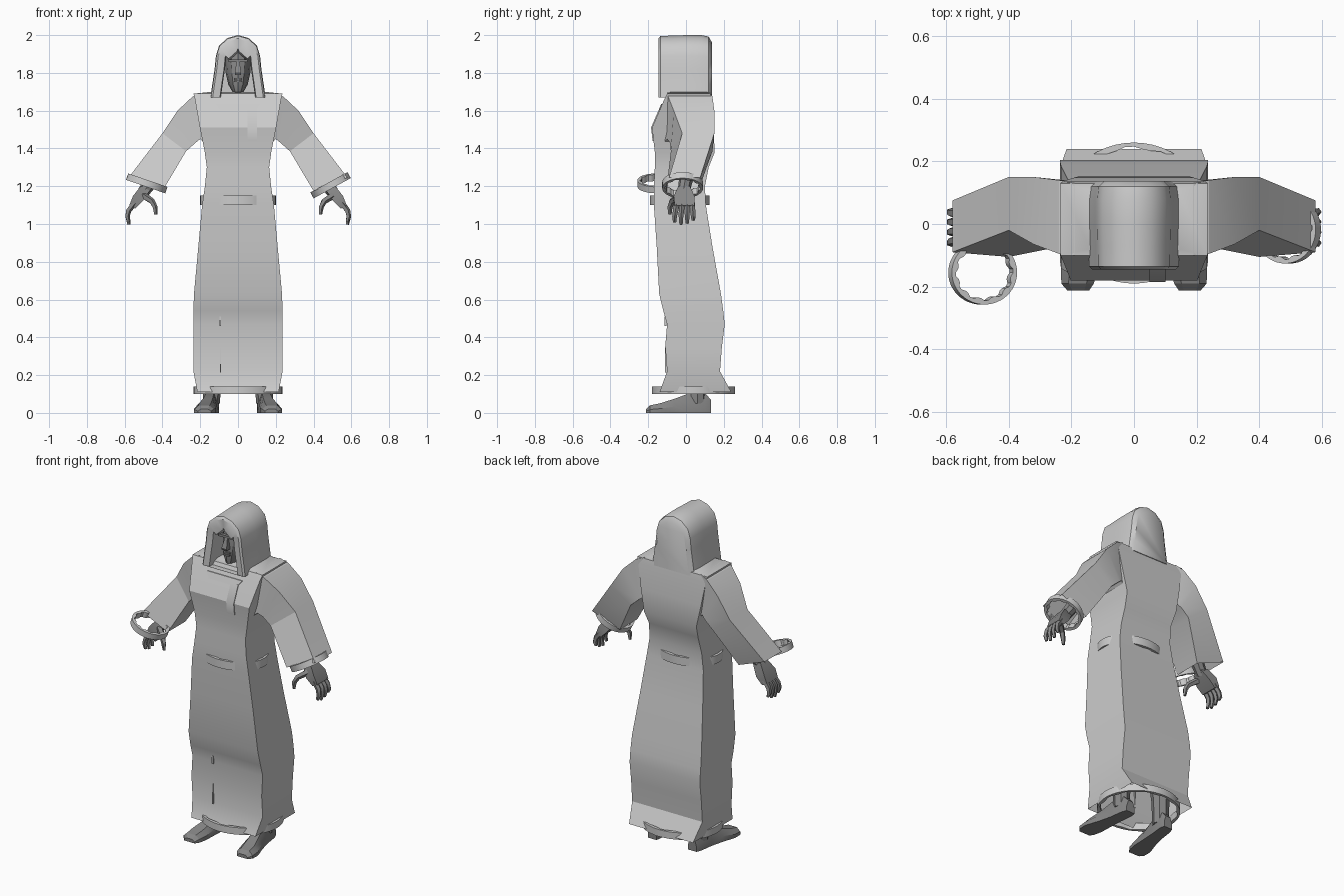
import bpy, bmesh, math
from mathutils import Vector, Matrix

cube = bpy.data.objects.get("Cube")
if cube:
    bpy.data.objects.remove(cube)


def material(name, value):
    m = bpy.data.materials.new(name)
    m.use_nodes = True
    colour = (value, value, value, 1)
    m.diffuse_color = colour
    m.node_tree.nodes["Principled BSDF"].inputs["Base Color"].default_value = colour
    return m


cloth = material("pale grey cloth", 0.6)
skin = material("dark grey skin", 0.24)


def finish(name, bm, mat, smooth=35):
    bmesh.ops.recalc_face_normals(bm, faces=bm.faces)
    mesh = bpy.data.meshes.new(name)
    bm.to_mesh(mesh)
    bm.free()
    mesh.materials.append(mat)
    ob = bpy.data.objects.new(name, mesh)
    bpy.context.collection.objects.link(ob)
    if smooth:
        bpy.ops.object.select_all(action="DESELECT")
        ob.select_set(True)
        bpy.context.view_layer.objects.active = ob
        bpy.ops.object.shade_smooth_by_angle(angle=math.radians(smooth))
    return ob


def add_loft(bm, rings, start=True, end=True, loop=False):
    """Skin a list of equal closed rings, optionally capped or joined."""
    rows = [[bm.verts.new(p) for p in ring] for ring in rings]
    n = len(rows[0])
    pairs = list(zip(rows, rows[1:])) + ([(rows[-1], rows[0])] if loop else [])
    for a, b in pairs:
        for i in range(n):
            j = (i + 1) % n
            bm.faces.new((a[i], a[j], b[j], b[i]))
    if start and not loop:
        bm.faces.new(rows[0])
    if end and not loop:
        bm.faces.new(rows[-1])


def loft(name, rings, mat, smooth=35, **caps):
    bm = bmesh.new()
    add_loft(bm, rings, **caps)
    return finish(name, bm, mat, smooth)


def add_limb(bm, path, radii, sides=5):
    """Tapered tube along a path."""
    pts = [Vector(p) for p in path]
    rings = []
    for i, p in enumerate(pts):
        d = (pts[min(i + 1, len(pts) - 1)] - pts[max(i - 1, 0)]).normalized()
        u = d.cross(Vector((0, 1, 0))).normalized()
        v = d.cross(u)
        angles = [2 * math.pi * k / sides for k in range(sides)]
        rings.append([p + radii[i] * (math.cos(a) * u + math.sin(a) * v) for a in angles])
    add_loft(bm, rings)


def rect(z, w, front, back):
    return [(-w, front, z), (w, front, z), (w, back, z), (-w, back, z)]


# Robe: boxy rings of height, half width, front and back
robe = [(0.11, 0.215, -0.14, 0.24), (0.22, 0.236, -0.10, 0.18),
        (0.35, 0.236, -0.11, 0.19), (0.47, 0.236, -0.10, 0.205),
        (0.54, 0.236, -0.12, 0.197), (0.63, 0.233, -0.142, 0.185),
        (0.88, 0.21, -0.155, 0.14), (1.1, 0.19, -0.17, 0.105),
        (1.2, 0.175, -0.17, 0.10), (1.3, 0.165, -0.165, 0.12),
        (1.38, 0.176, -0.165, 0.152), (1.51, 0.202, -0.18, 0.145),
        (1.66, 0.228, -0.115, 0.135), (1.69, 0.235, -0.10, 0.13),
        (1.70, 0.14, -0.08, 0.11)]
loft("robe", [rect(*r) for r in robe], cloth, 30, start=False)


# Hood: double-walled arch running from the inside out over the rim to the back
def arch(y, grow=0.0, scale=1.0):
    half = [(0.146, 1.67), (0.136, 1.74), (0.124, 1.82), (0.117, 1.89),
            (0.10, 1.945), (0.055, 1.985)]
    half = [((x - grow) * scale, z - grow * (1.4 if z > 1.9 else 0)) for x, z in half]
    top = [(0, 2.0 - grow * 1.4)]
    pts = half + top + [(-x, z) for x, z in reversed(half)]
    mid = 1.8
    return [(x, y, mid + (z - mid) * scale if z > mid else z) for x, z in pts]


hood = [arch(0.09, 0.055), arch(-0.10, 0.055), arch(-0.14, 0.05),
        arch(-0.145, 0.012), arch(-0.135, 0.0, 0.98), arch(-0.07, 0, 0.985), arch(0, 0, 1),
        arch(0.08, 0, 1), arch(0.12, 0, 0.96), arch(0.138, 0, 0.8)]
loft("hood", hood, cloth, 40)

# Head within the hood: height, half width, front and back
head = [(1.64, 0.05, -0.06, 0.05), (1.69, 0.045, -0.075, 0.05), (1.70, 0.03, -0.105, 0.05),
        (1.74, 0.052, -0.112, 0.06), (1.80, 0.065, -0.108, 0.07),
        (1.86, 0.068, -0.105, 0.075), (1.91, 0.06, -0.095, 0.07)]
rings = []
for z, w, f, b in head:
    c, h = (f + b) / 2, (b - f) / 2
    rings.append([(w * math.sin(a), c - h * math.cos(a), z)
                  for a in [math.tau * k / 12 for k in range(12)]])
loft("head", rings, skin, 30)


def box(name, centre, size, mat):
    bm = bmesh.new()
    m = Matrix.Translation(centre) @ Matrix.Diagonal((*size, 1))
    bmesh.ops.create_cube(bm, size=1, matrix=m)
    return finish(name, bm, mat, 0)


loft("nose", [rect(1.79, 0.017, -0.132, -0.09), rect(1.80, 0.017, -0.135, -0.09),
              rect(1.86, 0.008, -0.113, -0.09)], skin, 0)
box("brow", (0, -0.105, 1.865), (0.10, 0.02, 0.014), skin)
for z in (1.755, 1.768):
    box("lip", (0, -0.11, z), (0.04, 0.014, 0.009), skin)


# Bands of the robe, with a notched inner side
def band(name, centre, rx, ry, height, tilt=0.0, thick=0.02):
    turn = Matrix.Translation(centre) @ Matrix.Rotation(tilt, 4, "Y")
    rings = []
    for k in range(48):
        a = math.tau * k / 48
        t = thick if k // 2 % 2 else thick * 0.65
        rings.append([turn @ Vector(((rx - d) * math.cos(a), (ry - d) * math.sin(a), z))
                      for d, z in ((0, -height / 2), (0, height / 2),
                                   (t, height / 2), (t, -height / 2))])
    loft(name, rings, cloth, 30, loop=True)


band("belt", (0, -0.033, 1.125), 0.2, 0.157, 0.05)
band("hem_band", (0, 0.04, 0.12), 0.235, 0.22, 0.042)
band("right_bracelet", (-0.483, -0.155, 1.215), 0.11, 0.102, 0.036, 0.33)
band("left_bracelet", (0.49, -0.018, 1.205), 0.112, 0.108, 0.036, -0.5)

# Sash end on the chest, collar plate and skirt slit
loft("chest_sash", [[(x, y + d, z) for x, d in ((0.05, -0.004), (0.10, -0.004),
                                             (0.10, 0.004), (0.05, 0.004))]
                    for z, y in ((1.44, -0.173), (1.51, -0.181), (1.61, -0.138))], cloth, 30)
loft("collar_plate", [[(s * w, y + d, z) for s, d in ((-1, -0.004), (1, -0.004), (1, 0.004), (-1, 0.004))]
                      for z, y, w in ((1.60, -0.142, 0.095), (1.635, -0.127, 0.12))], cloth, 0)
box("upper_skirt_slit", (-0.093, -0.108, 0.485), (0.008, 0.012, 0.05), cloth)
box("lower_skirt_slit", (-0.093, -0.105, 0.28), (0.006, 0.012, 0.13), cloth)

# Sleeves, hands, legs and feet
for side, s in (("left", 1), ("right", -1)):
    # Each cross-section: top x, z; bottom x, z; top front, bottom front, back
    cuts = [(0.19, 1.695, 0.17, 1.42, -0.10, -0.13, 0.13),
            (0.24, 1.675, 0.20, 1.45, -0.095, -0.10, 0.14),
            (0.32, 1.60, 0.225, 1.43, -0.065, -0.085, 0.15),
            (0.40, 1.48, 0.275, 1.385, -0.02, -0.08, 0.15),
            (0.58, 1.245, 0.40, 1.175, -0.09, -0.105, 0.075)]
    loft(side + "_sleeve",
         [[(s * tx, tf, tz), (s * bx, bf, bz), (s * bx, b - 0.01, bz), (s * tx, b, tz)]
          for tx, tz, bx, bz, tf, bf, b in cuts], cloth, 20, end=False)

    bm = bmesh.new()
    # Forearm and palm
    add_limb(bm, [(s * 0.40, 0.02, 1.33), (s * 0.47, -0.005, 1.21), (s * 0.50, -0.012, 1.17)],
             [0.045, 0.035, 0.032], 8)
    add_loft(bm, [[(s * (x - t), y0, z - t * 0.5), (s * (x + t), y0, z + t * 0.5),
                   (s * (x + t), y1, z + t * 0.5), (s * (x - t), y1, z - t * 0.5)]
                  for x, z, t, y0, y1 in ((0.49, 1.19, 0.024, -0.04, 0.02),
                                          (0.53, 1.135, 0.026, -0.065, 0.045),
                                          (0.56, 1.09, 0.016, -0.06, 0.045))])
    # Fingers and thumb
    for y, tip in ((-0.055, 1.01), (-0.024, 0.997), (0.006, 1.003), (0.035, 1.02)):
        add_limb(bm, [(s * 0.55, y * 0.9, 1.11), (s * 0.58, y, 1.07),
                      (s * 0.586, y * 1.1, 1.04), (s * 0.578, y * 1.1, tip)],
                 [0.016, 0.015, 0.013, 0.009])
    add_limb(bm, [(s * 0.50, -0.04, 1.15), (s * 0.455, -0.075, 1.12),
                  (s * 0.44, -0.085, 1.09), (s * 0.436, -0.085, 1.05)],
             [0.02, 0.016, 0.014, 0.009])
    finish(side + "_hand", bm, skin, 30)

    bm = bmesh.new()
    add_limb(bm, [(s * 0.14, 0.06, 0.05), (s * 0.14, 0.06, 0.2), (s * 0.12, 0.04, 0.6)],
             [0.045, 0.05, 0.07], 8)
    finish(side + "_leg", bm, skin, 30)

    # Foot cross-sections from heel to toe: y, centre x, half width, height
    foot = [(0.132, 0.135, 0.028, 0.07), (0.10, 0.138, 0.037, 0.105),
            (0.02, 0.148, 0.038, 0.105), (-0.06, 0.16, 0.046, 0.075),
            (-0.14, 0.175, 0.058, 0.05), (-0.19, 0.18, 0.052, 0.04),
            (-0.212, 0.178, 0.035, 0.02)]
    loft(side + "_foot",
         [[(s * (x - w), y, 0), (s * (x + w), y, 0), (s * (x + w), y, h * 0.45),
           (s * (x + w * 0.55), y, h), (s * (x - w * 0.55), y, h), (s * (x - w), y, h * 0.5)]
          for y, x, w, h in foot], skin, 25)
